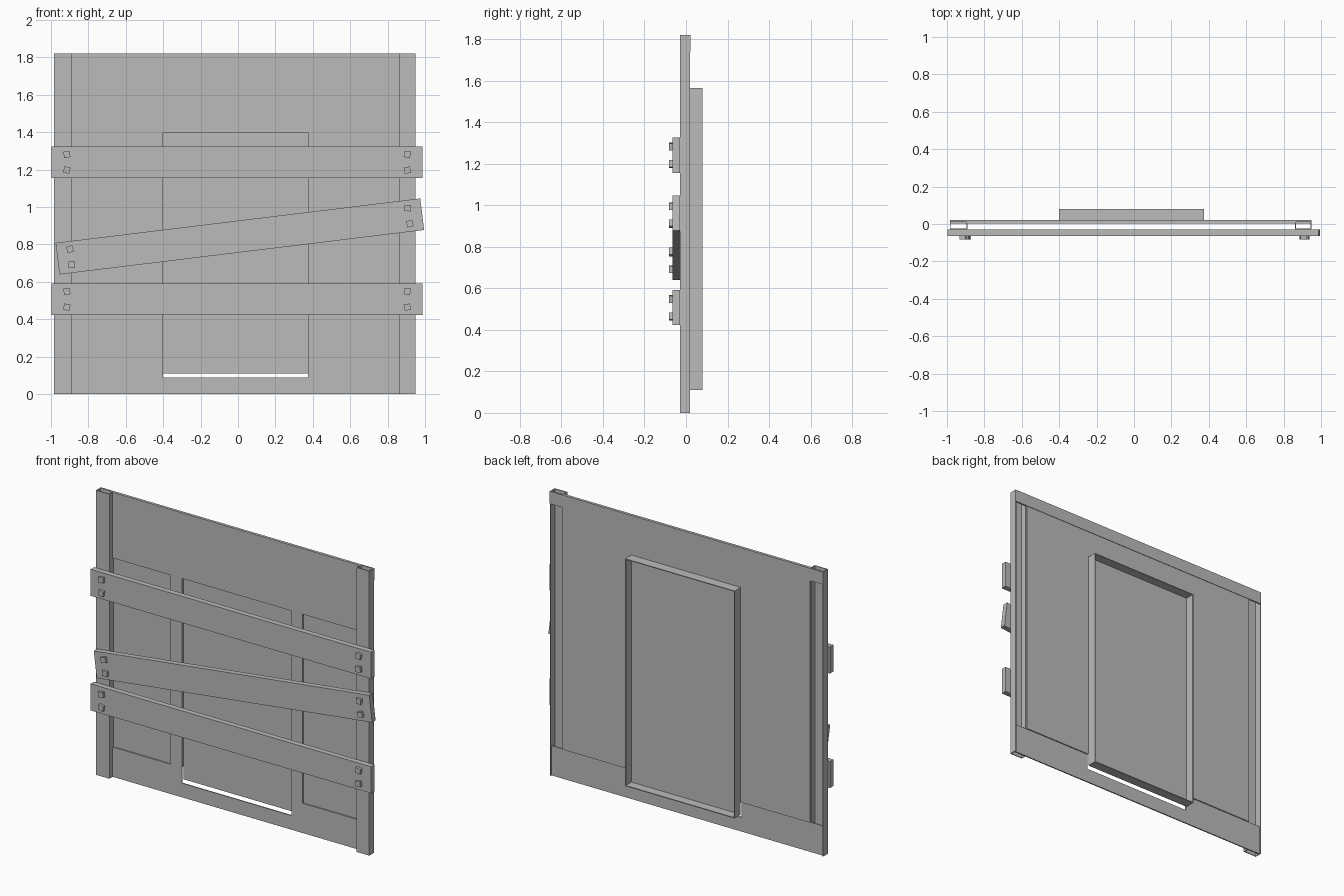
import bpy, math

default = bpy.data.objects.get("Cube")
if default:
    bpy.data.objects.remove(default, do_unlink=True)

# Single plain material
grey = bpy.data.materials.new("plain_grey")
grey.use_nodes = True
tone = (0.5, 0.5, 0.5, 1)
grey.diffuse_color = tone
grey.node_tree.nodes["Principled BSDF"].inputs["Base Color"].default_value = tone


def box(name, x, y, z, tilt=0):
    """Box spanning three (low, high) ranges, turned about the y axis."""
    centre = [(a + b) / 2 for a, b in (x, y, z)]
    bpy.ops.mesh.primitive_cube_add(size=1, location=centre)
    obj = bpy.context.object
    obj.name = name
    obj.scale = [b - a for a, b in (x, y, z)]
    obj.rotation_euler.y = math.radians(-tilt)
    obj.data.materials.append(grey)
    return obj


def around(c, size):
    return (c - size / 2, c + size / 2)


LEFT, RIGHT, TOP = 0.95, -0.985, 1.82      # outer edges of the wall
IN_L, IN_R = 0.86, -0.89                   # inner edges of the posts
DOOR = (-0.40, 0.375)                      # middle opening
FRAME = (0.003, 0.011)
PANEL = (0.011, 0.018)
T = 0.005

# Front frame: header, stiles and bottom rails around three openings
box("header", (IN_R, IN_L), FRAME, (1.40, TOP))
box("right_stile", (-0.48, DOOR[0]), FRAME, (0.09, 1.40))
box("left_stile", (DOOR[1], 0.455), FRAME, (0.09, 1.40))
box("sill", (RIGHT, LEFT), FRAME, (0, 0.09))
box("right_bottom_rail", (RIGHT, DOOR[0]), FRAME, (0.09, 0.19))
box("left_bottom_rail", (DOOR[1], LEFT), FRAME, (0.09, 0.19))
box("top_back_rail", (RIGHT, LEFT), (0.011, 0.021), (1.74, TOP))

# Back panels seen through the side openings
box("right_panel", (IN_R, DOOR[0]), PANEL, (0.19, 1.74))
box("left_panel", (DOOR[1], IN_L), PANEL, (0.19, 1.74))
box("upper_panel", DOOR, PANEL, (1.565, 1.74))

# Posts: channels open toward the back
for side, outer, inner in (("left", LEFT, IN_L), ("right", RIGHT, IN_R)):
    s = 1 if outer > 0 else -1
    box(side + "_post_face", sorted((outer, inner)), (-0.03, -0.03 + T), (0, TOP))
    box(side + "_post_outer", sorted((outer, outer - s * T)), (-0.03, 0.02), (0, TOP))
    box(side + "_post_inner", sorted((inner, inner + s * T)), (-0.03, 0.012), (0, TOP))

# Middle tray: thin floor with four walls projecting backward
low, high = 0.11, 1.565
DEPTH = (0.018, 0.08)
box("tray_floor", DOOR, (0.018, 0.023), (low, high))
box("tray_right_wall", (DOOR[0], DOOR[0] + T), DEPTH, (low, high))
box("tray_left_wall", (DOOR[1] - T, DOOR[1]), DEPTH, (low, high))
box("tray_bottom_wall", DOOR, DEPTH, (low, low + T))
box("tray_top_wall", DOOR, DEPTH, (high - T, high))

# Planks nailed across the front, the middle one slanted
PLANK = (-0.065, -0.03)
for name, x, z, length, tilt in (
    ("upper_plank", -0.005, 1.24, 1.985, 0),
    ("middle_plank", 0.01, 0.843, 1.964, 6.95),
    ("lower_plank", -0.005, 0.507, 1.985, 0),
):
    box(name, around(x, length), PLANK, around(z, 0.17), tilt)
    # Two square bolts at each end, set along the plank
    a = math.radians(tilt)
    for end, along in (("right", -0.91), ("left", 0.91)):
        for row, across in (("upper", 0.042), ("lower", -0.042)):
            bx = x + along * math.cos(a) - across * math.sin(a)
            bz = z + along * math.sin(a) + across * math.cos(a)
            turn = tilt + (8 if (end == "right") == (row == "upper") else -8)
            box(f"{name}_{end}_{row}_bolt", around(bx, 0.034), (-0.082, -0.064),
                around(bz, 0.034), turn)
